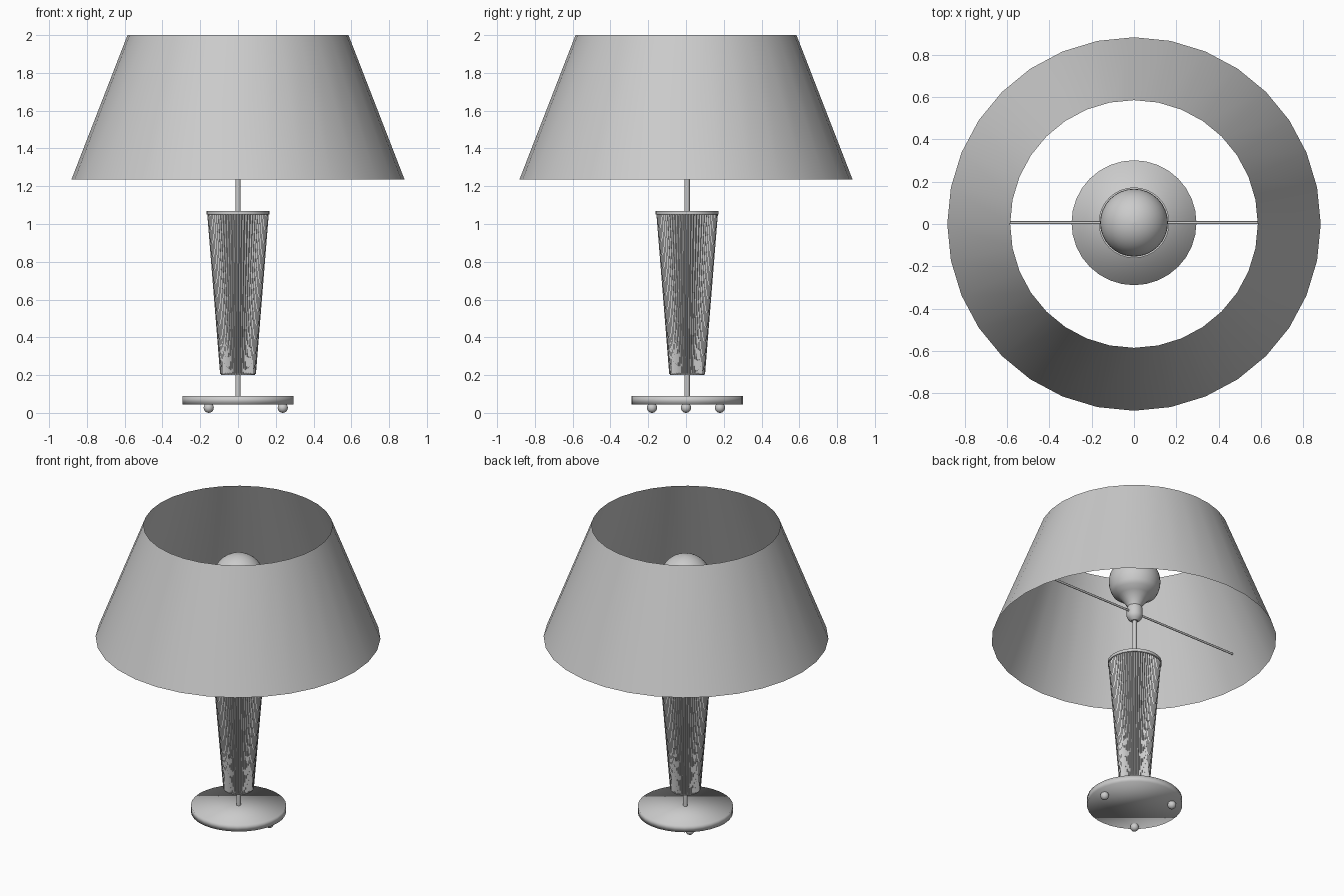
import bpy
import bmesh
from math import sin, cos, pi, sqrt, radians

cube = bpy.data.objects.get("Cube")
if cube:
    bpy.data.objects.remove(cube)

STEM_Y = 0.006

# One plain grey finish for the whole lamp
grey = bpy.data.materials.new("plain_grey")
grey.use_nodes = True
colour = (0.6, 0.6, 0.6, 1)
grey.diffuse_color = colour
grey.node_tree.nodes["Principled BSDF"].inputs["Base Color"].default_value = colour


def finish(obj, name, angle=None):
    """Name, colour and shade a part."""
    obj.name = name
    obj.data.name = name
    obj.data.materials.append(grey)
    if angle:
        bpy.ops.object.select_all(action="DESELECT")
        obj.select_set(True)
        bpy.context.view_layer.objects.active = obj
        bpy.ops.object.shade_smooth_by_angle(angle=radians(angle))
    return obj


def lathe(name, profile, sides=32, centre=(0, STEM_Y), angle=40, flute=0, caps=True):
    """Turn (radius, z) points about a vertical axis; flute sinks every other side."""
    bm = bmesh.new()
    rings = []
    for r, z in profile:
        ring = []
        for i in range(sides):
            a = 2 * pi * i / sides
            rr = r - flute * (i % 2)
            ring.append(bm.verts.new((centre[0] + rr * cos(a), centre[1] + rr * sin(a), z)))
        rings.append(ring)
    for low, high in zip(rings, rings[1:]):
        for i in range(sides):
            j = (i + 1) % sides
            bm.faces.new((low[i], low[j], high[j], high[i]))
    if caps:
        bm.faces.new(rings[0][::-1])
        bm.faces.new(rings[-1])
    mesh = bpy.data.meshes.new(name)
    bm.to_mesh(mesh)
    bm.free()
    obj = bpy.data.objects.new(name, mesh)
    bpy.context.collection.objects.link(obj)
    return finish(obj, name, angle)


# Base disc, smoothed right over its rim
lathe("base", [(0.295, 0.045), (0.295, 0.09)], angle=180)

# Three ball feet
for i, (x, y) in enumerate([(0.237, 0), (-0.155, 0.18), (-0.155, -0.18)]):
    bpy.ops.mesh.primitive_uv_sphere_add(segments=16, ring_count=10, radius=0.027,
                                         location=(x, y, 0.027))
    finish(bpy.context.object, f"foot_{i + 1}", 60)

# Stem from base to socket
lathe("stem", [(0.014, 0.08), (0.014, 1.38)], sides=16)

# Fluted column between two thin discs
lathe("column_foot", [(0.091, 0.2), (0.091, 0.212)])
lathe("column", [(0.095, 0.206), (0.163, 1.055)], sides=128, flute=0.007, angle=None)
lathe("column_collar", [(0.167, 1.05), (0.167, 1.07)])

# Bulb socket
lathe("socket", [(0.022, 1.36), (0.04, 1.375), (0.05, 1.395), (0.05, 1.45), (0.042, 1.465)],
      sides=24)

# Bulb: a neck flaring into a ball
ball_r, ball_z = 0.16, 1.64
neck = [(0.042, 1.455), (0.05, 1.475), (0.072, 1.505), (0.1, 1.535)]
dome = []
for k in range(13):
    a = radians(-32 + k * 10)
    dome.append((ball_r * cos(a), ball_z + ball_r * sin(a)))
lathe("bulb", neck + dome + [(0.002, ball_z + ball_r)], angle=60)

# Cross rod carrying the shade
bpy.ops.mesh.primitive_cylinder_add(vertices=12, radius=0.007, depth=1.58,
                                    location=(0, STEM_Y, 1.42), rotation=(0, pi / 2, 0))
finish(bpy.context.object, "shade_rod", 40)

# Open conical shade
lathe("shade", [(0.882, 1.235), (0.585, 2.0)], centre=(0, 0), caps=False)
